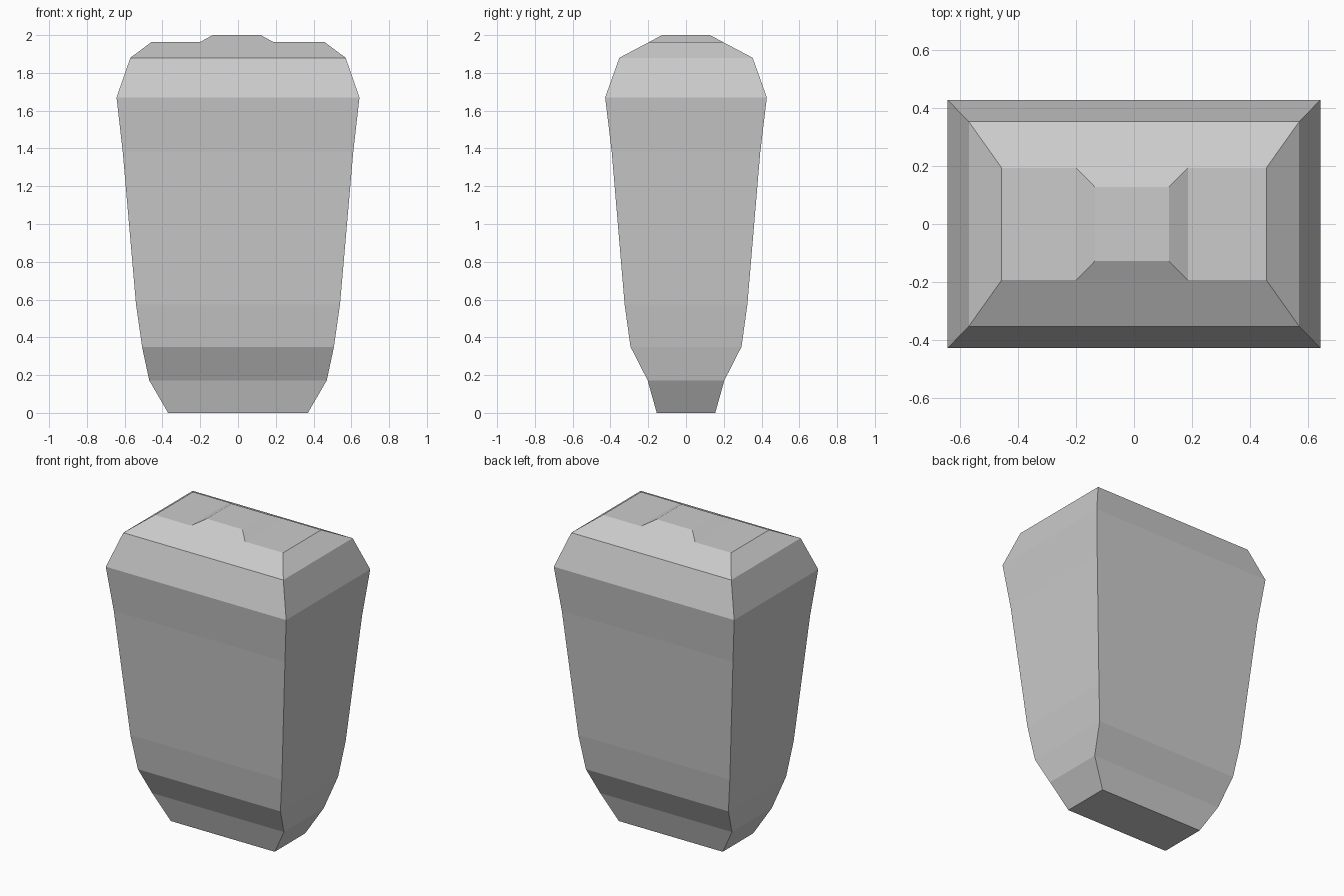
import bpy
import bmesh

cube = bpy.data.objects.get("Cube")
if cube:
    bpy.data.objects.remove(cube, do_unlink=True)

# One plain grey for everything
GREY = (0.6, 0.6, 0.6, 1.0)
grey = bpy.data.materials.new("plain grey")
grey.use_nodes = True
grey.diffuse_color = GREY
grey.node_tree.nodes["Principled BSDF"].inputs["Base Color"].default_value = GREY


def loft(name, sections, close_bottom=True):
    """Stack rectangles (z, half width, half depth, x centre) into a flat-faced solid."""
    bm = bmesh.new()
    rings = []
    for z, hx, hy, cx in sections:
        corners = ((-1, -1), (1, -1), (1, 1), (-1, 1))
        rings.append([bm.verts.new((cx + sx * hx, sy * hy, z)) for sx, sy in corners])
    for low, high in zip(rings, rings[1:]):
        for i in range(4):
            j = (i + 1) % 4
            bm.faces.new((low[i], low[j], high[j], high[i]))
    bm.faces.new(rings[-1])
    if close_bottom:
        bm.faces.new(rings[0][::-1])
    mesh = bpy.data.meshes.new(name)
    bm.to_mesh(mesh)
    bm.free()
    mesh.materials.append(grey)
    obj = bpy.data.objects.new(name, mesh)
    bpy.context.collection.objects.link(obj)
    return obj


# Tapered body: narrow foot, widening sides, bevelled shoulders
loft("body", [
    (0.0, 0.37, 0.155, 0),
    (0.172, 0.47, 0.203, 0),
    (0.35, 0.508, 0.294, 0),
    (0.575, 0.54, 0.325, 0),
    (1.38, 0.61, 0.393, 0),
    (1.67, 0.643, 0.428, 0),
    (1.88, 0.57, 0.353, 0),
    (1.964, 0.457, 0.194, 0),
])

# Low raised cap in the middle of the top
loft("top_cap", [
    (1.964, 0.193, 0.194, -0.007),
    (2.0, 0.127, 0.127, -0.007),
], close_bottom=False)
